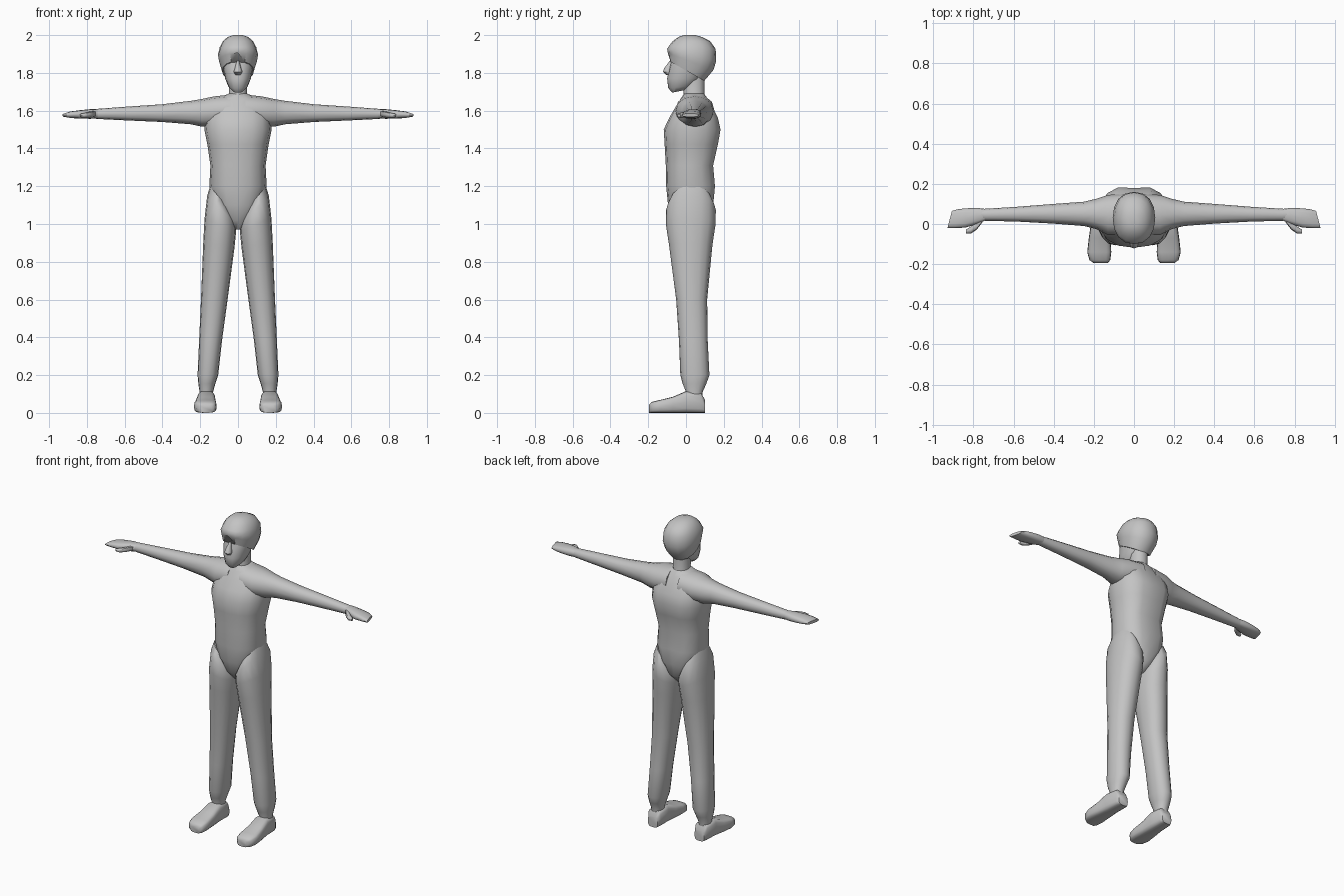
import bpy, bmesh, math
from mathutils import Vector

grey = bpy.data.materials.new("plain grey")
grey.diffuse_color = (0.55, 0.55, 0.55, 1)


def power(t, e):
    return math.copysign(abs(t) ** e, t)


def loft(name, rings, sides=16, e=0.9, mirror=False, tweak=None, angle=50):
    """Skin a closed tube through rings of (centre, half axis u, half axis v)."""
    bm = bmesh.new()
    loops = []
    for c, u, v in rings:
        c, u, v = Vector(c), Vector(u), Vector(v)
        loops.append([bm.verts.new(c + u * power(math.cos(2 * math.pi * i / sides), e)
                                   + v * power(math.sin(2 * math.pi * i / sides), e))
                      for i in range(sides)])
    for a, b in zip(loops, loops[1:]):
        for i in range(sides):
            j = (i + 1) % sides
            bm.faces.new((a[i], a[j], b[j], b[i]))
    bm.faces.new(loops[0])
    bm.faces.new(loops[-1])
    if tweak:
        tweak(loops)
    bmesh.ops.recalc_face_normals(bm, faces=bm.faces)
    me = bpy.data.meshes.new(name)
    bm.to_mesh(me)
    bm.free()
    me.materials.append(grey)
    ob = bpy.data.objects.new(name, me)
    bpy.context.collection.objects.link(ob)
    bpy.ops.object.select_all(action='DESELECT')
    ob.select_set(True)
    bpy.context.view_layer.objects.active = ob
    bpy.ops.object.shade_smooth_by_angle(angle=math.radians(angle))
    if mirror:
        ob.modifiers.new("Mirror", 'MIRROR')
    return ob


def upright(z, hx, y0, y1, tilt=0):
    """Level ring centred on x = 0; tilt raises the front and lowers the back."""
    return (0, (y0 + y1) / 2, z), (hx, 0, 0), (0, (y1 - y0) / 2, -tilt)


def sideways(x, y0, y1, z0, z1, skew=0):
    """Ring across the arm; skew pushes the front edge outward."""
    return ((x, (y0 + y1) / 2, (z0 + z1) / 2),
            (-skew, (y1 - y0) / 2, 0), (0, 0, (z1 - z0) / 2))


# Torso with a shallow spine groove
def spine(loops):
    for ring in loops[2:-2]:
        ring[4].co.y -= 0.014


loft("torso", [upright(*r) for r in [
    (0.97, 0.025, -0.03, 0.08), (1.02, 0.075, -0.07, 0.125),
    (1.10, 0.125, -0.095, 0.152), (1.20, 0.152, -0.105, 0.162),
    (1.31, 0.146, -0.107, 0.152), (1.42, 0.162, -0.113, 0.178),
    (1.50, 0.178, -0.118, 0.193), (1.56, 0.172, -0.09, 0.178),
    (1.62, 0.155, -0.055, 0.148), (1.66, 0.115, -0.03, 0.118),
    (1.69, 0.05, -0.01, 0.095)]], e=0.85, tweak=spine)

# Neck
loft("neck", [upright(*r) for r in [
    (1.64, 0.062, -0.025, 0.11), (1.69, 0.048, -0.012, 0.097),
    (1.80, 0.05, -0.02, 0.10)]], sides=12)

# Face and jaw
loft("face", [upright(*r) for r in [
    (1.702, 0.026, -0.072, -0.01, -0.006), (1.725, 0.05, -0.094, 0.04, -0.006),
    (1.77, 0.068, -0.1, 0.08), (1.83, 0.08, -0.088, 0.11),
    (1.865, 0.084, -0.078, 0.12), (1.93, 0.075, -0.07, 0.12)]])


# Hair cap, low at the back and parted above the brow
def parting(loops):
    loops[0][12].co.z += 0.05
    loops[0][12].co.y += 0.008


loft("hair", [upright(*r) for r in [
    (1.81, 0.084, -0.088, 0.097, 0.052), (1.86, 0.1, -0.096, 0.145, 0.045),
    (1.895, 0.106, -0.1, 0.16, 0.033), (1.935, 0.097, -0.09, 0.157, 0.008),
    (1.968, 0.08, -0.07, 0.128), (1.99, 0.054, -0.04, 0.085),
    (2.0, 0.024, -0.01, 0.05)]], tweak=parting)

# Nose
loft("nose", [upright(*r) for r in [
    (1.79, 0.014, -0.105, -0.08), (1.805, 0.023, -0.122, -0.07),
    (1.825, 0.017, -0.115, -0.07), (1.865, 0.006, -0.085, -0.06)]], sides=8)

# Arms, blended into the shoulders
loft("arm", [sideways(*r) for r in [
    (0.04, -0.055, 0.15, 1.52, 1.685), (0.13, -0.055, 0.145, 1.515, 1.675),
    (0.19, -0.025, 0.125, 1.515, 1.662), (0.25, -0.01, 0.111, 1.528, 1.652),
    (0.40, 0.002, 0.1, 1.54, 1.634), (0.58, 0.012, 0.086, 1.548, 1.622),
    (0.74, 0.016, 0.076, 1.556, 1.61), (0.78, 0.02, 0.074, 1.56, 1.605)]],
    sides=12, mirror=True)

# Flat hands with joined fingers and a slanted tip
loft("hand", [sideways(*r) for r in [
    (0.74, 0.018, 0.075, 1.56, 1.607), (0.78, 0.0, 0.08, 1.557, 1.608),
    (0.84, -0.018, 0.078, 1.558, 1.602), (0.885, -0.02, 0.073, 1.561, 1.596, 0.006),
    (0.918, -0.02, 0.065, 1.567, 1.585, 0.011)]], sides=12, e=0.75, mirror=True)

# Thumbs
loft("thumb", [sideways(*r) for r in [
    (0.755, 0.008, 0.045, 1.568, 1.6), (0.785, -0.03, 0.015, 1.563, 1.595),
    (0.812, -0.047, -0.012, 1.562, 1.588), (0.837, -0.047, -0.028, 1.566, 1.582)]],
    sides=8, mirror=True)

# Trouser legs with slanted hip seams
legs = [(0.04, 0.148, 1.07, 1.20, -0.075, 0.13), (0.012, 0.163, 1.0, 1.15, -0.105, 0.158),
        (0.01, 0.177, 0.96, 1.03, -0.106, 0.156), (0.018, 0.184, 0.88, 0.9, -0.09, 0.14),
        (0.055, 0.196, 0.6, 0.6, -0.052, 0.112), (0.085, 0.206, 0.38, 0.38, -0.037, 0.115),
        (0.105, 0.214, 0.2, 0.2, -0.03, 0.124), (0.12, 0.21, 0.155, 0.155, -0.018, 0.108),
        (0.132, 0.203, 0.11, 0.11, 0.0, 0.088), (0.132, 0.203, 0.06, 0.06, 0.0, 0.088)]
loft("trouser_leg", [(((a + b) / 2, (f + k) / 2, (p + q) / 2),
                      ((b - a) / 2, 0, (q - p) / 2), (0, (k - f) / 2, 0))
                     for a, b, p, q, f, k in legs], mirror=True)

# Shoes: (y, centre x, half width, top)
shoes = [(0.1, 0.165, 0.034, 0.07), (0.08, 0.166, 0.044, 0.105), (0.0, 0.168, 0.047, 0.115),
         (-0.07, 0.171, 0.054, 0.085), (-0.14, 0.173, 0.06, 0.068),
         (-0.18, 0.17, 0.052, 0.058), (-0.195, 0.166, 0.034, 0.045)]
loft("shoe", [((x, y, t / 2), (w, 0, 0), (0, 0, t / 2)) for y, x, w, t in shoes],
     sides=16, e=0.55, mirror=True)
